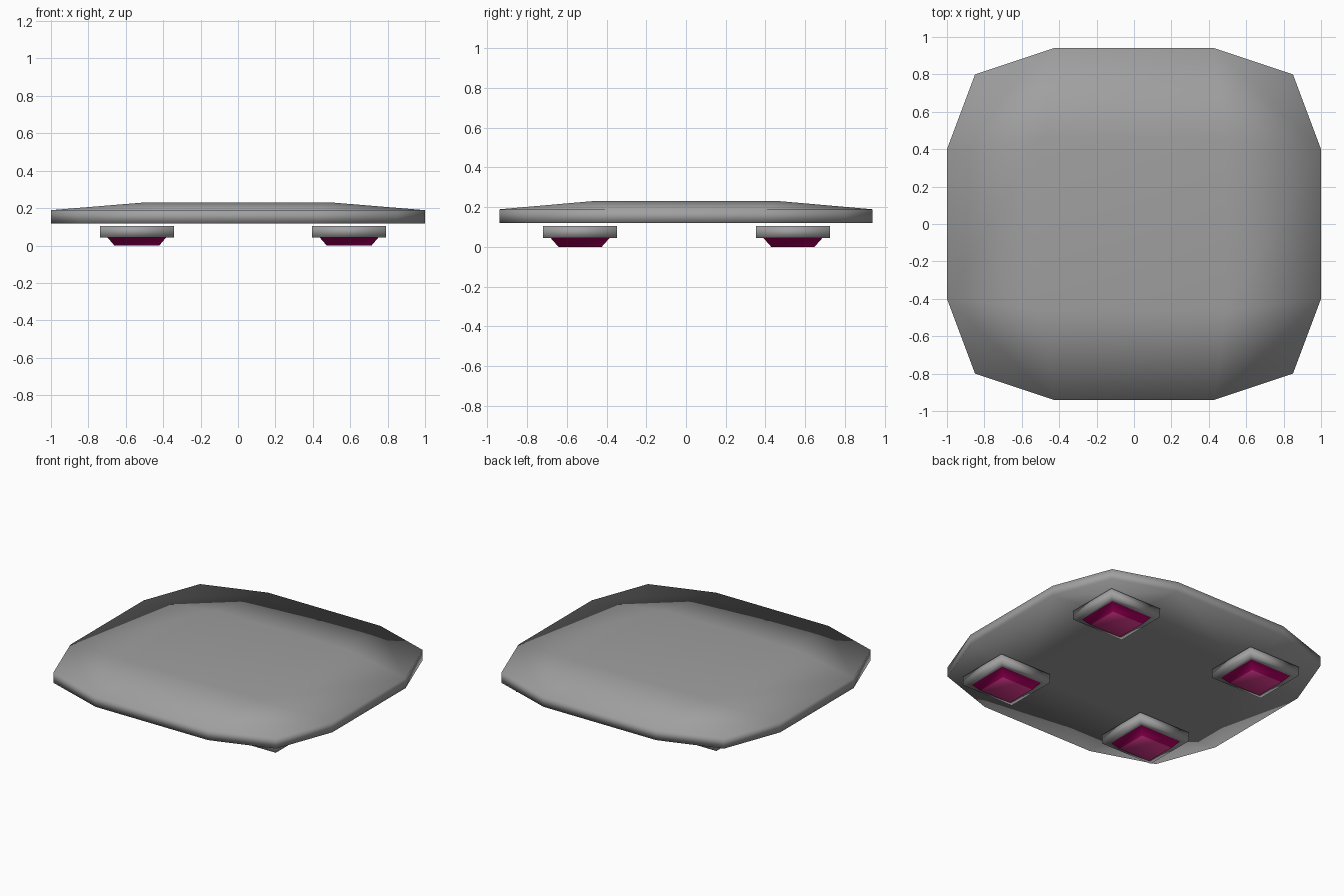
import bpy
import bmesh

default = bpy.data.objects.get("Cube")
if default:
    bpy.data.objects.remove(default, do_unlink=True)


def make_material(name, color):
    mat = bpy.data.materials.new(name)
    mat.use_nodes = True
    mat.diffuse_color = color
    mat.node_tree.nodes["Principled BSDF"].inputs["Base Color"].default_value = color
    return mat


grey = make_material("grey", (0.35, 0.35, 0.35, 1))
magenta = make_material("deep magenta", (0.56, 0.0, 0.16, 1))
pink = make_material("pink", (0.80, 0.045, 0.30, 1))


def finish(name, bm, materials, location=(0, 0, 0)):
    bmesh.ops.recalc_face_normals(bm, faces=bm.faces[:])
    for face in bm.faces:
        face.smooth = True
    mesh = bpy.data.meshes.new(name)
    bm.to_mesh(mesh)
    bm.free()
    for mat in materials:
        mesh.materials.append(mat)
    obj = bpy.data.objects.new(name, mesh)
    obj.location = location
    bpy.context.collection.objects.link(obj)


def plate_layer(bm, inner_z, rim_z):
    """Four by four patch with a twelve-sided rim; returns the grid of vertices."""
    def place(i, j):
        sx, sy = (1 if i > 1 else -1), (1 if j > 1 else -1)
        edge_x, edge_y = i in (0, 3), j in (0, 3)
        if edge_x and edge_y:
            x, y, z = 0.85, 0.80, rim_z
        elif edge_x:
            x, y, z = 1.0, 0.40, rim_z
        elif edge_y:
            x, y, z = 0.43, 0.94, rim_z
        else:
            x, y, z = 0.49, 0.46, inner_z
        return bm.verts.new((sx * x, sy * y, z))

    grid = [[place(i, j) for j in range(4)] for i in range(4)]
    for i in range(3):
        for j in range(3):
            a, b, c, d = grid[i][j], grid[i + 1][j], grid[i + 1][j + 1], grid[i][j + 1]
            if (i, j) in ((0, 0), (2, 2)):
                bm.faces.new((a, b, d))
                bm.faces.new((b, c, d))
            elif (i, j) in ((0, 2), (2, 0)):
                bm.faces.new((a, b, c))
                bm.faces.new((a, c, d))
            else:
                bm.faces.new((a, b, c, d))
    return grid


def rim(grid):
    path = [(i, 0) for i in range(3)] + [(3, j) for j in range(3)]
    path += [(3 - i, 3) for i in range(3)] + [(0, 3 - j) for j in range(3)]
    return [grid[i][j] for i, j in path]


def bridge(bm, lower, upper, material_index=0):
    count = len(lower)
    for k in range(count):
        n = (k + 1) % count
        face = bm.faces.new((lower[k], lower[n], upper[n], upper[k]))
        face.material_index = material_index


# Rounded slab with a raised flat middle
bm = bmesh.new()
top = plate_layer(bm, 0.231, 0.189)
bottom = plate_layer(bm, 0.119, 0.119)
bridge(bm, rim(bottom), rim(top))
finish("plate", bm, [grey])


# Feet: square block with a tapered coloured pad underneath
def make_foot(name, x, y):
    bm = bmesh.new()
    sections = [(0.198, 0.186, 0.105), (0.198, 0.186, 0.044),
                (0.158, 0.148, 0.044), (0.120, 0.109, 0.0)]
    rings = [[bm.verts.new((sx * hx, sy * hy, z))
              for sx, sy in ((-1, -1), (1, -1), (1, 1), (-1, 1))]
             for hx, hy, z in sections]
    bm.faces.new(rings[0])
    for k in range(3):
        bridge(bm, rings[k + 1], rings[k], 1 if k == 2 else 0)
    bm.faces.new(rings[-1]).material_index = 2
    finish(name, bm, [grey, magenta, pink], (x, y, 0))


for side, x in (("left", 0.594), ("right", -0.541)):
    for end, y in (("front", -0.533), ("back", 0.538)):
        make_foot(f"{end}_{side}_foot", x, y)
